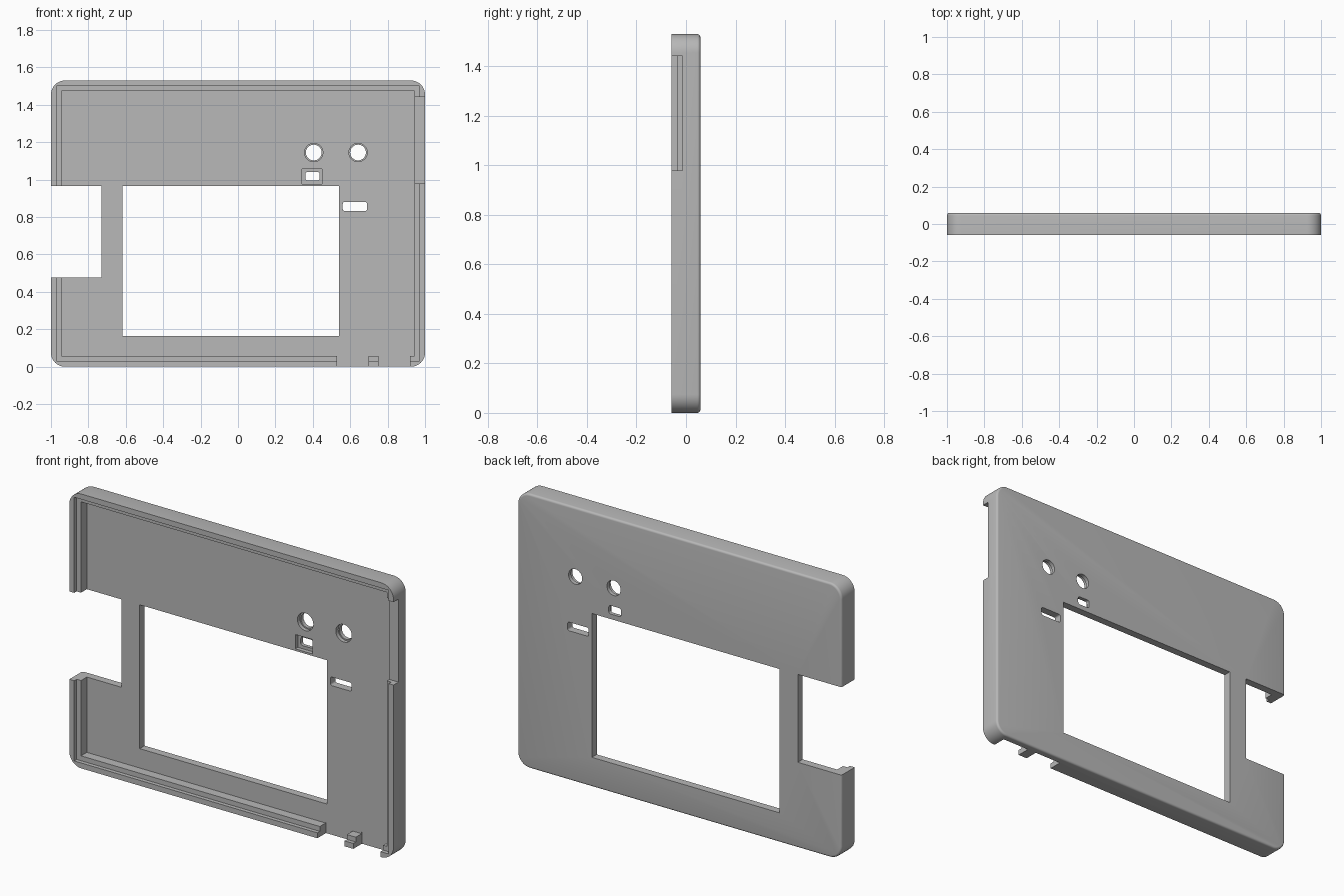
import bpy, bmesh, math

if "Cube" in bpy.data.objects:
    bpy.data.objects.remove(bpy.data.objects["Cube"], do_unlink=True)

FRONT, BACK, HEIGHT = -0.058, 0.058, 1.53
FLOOR, STEP = 0.015, -0.036
OUT = 0.2  # overshoot for cuts that pass through a face

grey = bpy.data.materials.new("plain grey")
grey.use_nodes = True
colour = (0.48, 0.48, 0.48, 1)
grey.diffuse_color = colour
grey.node_tree.nodes["Principled BSDF"].inputs["Base Color"].default_value = colour


def slab(name, x0, x1, z0, z1, y0, y1, radius=0.0, steps=8, back_fillet=0.0):
    """Rounded rectangle in the xz plane, extruded along y."""
    pts = []
    if radius:
        corners = [(x1 - radius, z1 - radius), (x0 + radius, z1 - radius),
                   (x0 + radius, z0 + radius), (x1 - radius, z0 + radius)]
        for q, (cx, cz) in enumerate(corners):
            for i in range(steps + 1):
                a = math.pi / 2 * (q + i / steps)
                pts.append((cx + radius * math.cos(a), cz + radius * math.sin(a)))
    else:
        pts = [(x1, z1), (x0, z1), (x0, z0), (x1, z0)]
    bm = bmesh.new()
    face = bm.faces.new([bm.verts.new((x, y0, z)) for x, z in pts])
    ext = bmesh.ops.extrude_face_region(bm, geom=[face])
    moved = [v for v in ext["geom"] if isinstance(v, bmesh.types.BMVert)]
    bmesh.ops.translate(bm, verts=moved, vec=(0, y1 - y0, 0))
    bmesh.ops.remove_doubles(bm, verts=bm.verts, dist=1e-5)
    bmesh.ops.recalc_face_normals(bm, faces=bm.faces)
    if back_fillet:
        rim = [e for e in bm.edges if all(abs(v.co.y - y1) < 1e-5 for v in e.verts)]
        bmesh.ops.bevel(bm, geom=rim, offset=back_fillet, segments=4,
                        profile=0.5, affect="EDGES")
    mesh = bpy.data.meshes.new(name)
    bm.to_mesh(mesh)
    bm.free()
    ob = bpy.data.objects.new(name, mesh)
    bpy.context.collection.objects.link(ob)
    mesh.materials.append(grey)
    return ob


def disc(name, x, z, r, y0, y1):
    return slab(name, x - r, x + r, z - r, z + r, y0, y1, r * 0.9999, 10)


# Outer shell with rounded corners and softened back edge
case = slab("case_panel", -1, 1, 0, HEIGHT, FRONT, BACK, 0.075, 10, 0.012)

THROUGH = (-OUT, OUT)
cutters = [
    # Stepped recess on the front
    slab("lip_recess_cutter", -0.97, 0.97, 0.03, HEIGHT - 0.03, -OUT, STEP),
    slab("inner_recess_cutter", -0.943, 0.943, 0.057, HEIGHT - 0.057, -OUT, FLOOR),
    # Screen opening and side notch
    slab("screen_cutter", -0.617, 0.54, 0.165, 0.967, *THROUGH),
    slab("side_notch_cutter", -1.2, -0.73, 0.477, 0.967, *THROUGH),
    # Side slot and bottom port gaps in the rim
    slab("side_slot_cutter", 0.94, 1.2, 0.98, 1.442, -OUT, -0.015),
    slab("port_gap_cutter_1", 0.53, 0.697, -OUT, 0.06, -OUT, 0.018),
    slab("port_gap_cutter_2", 0.752, 0.92, -OUT, 0.066, -OUT, 0.018),
    # Recessed button window and slot
    slab("button_recess_cutter", 0.343, 0.45, 0.978, 1.058, -OUT, 0.038),
    slab("button_cutter", 0.36, 0.436, 0.995, 1.042, *THROUGH, 0.012, 4),
    slab("slot_cutter", 0.56, 0.69, 0.833, 0.881, *THROUGH, 0.01, 4),
]
# Round holes with shallow counterbores
for i, x in enumerate((0.405, 0.642)):
    cutters.append(disc(f"round_recess_cutter_{i}", x, 1.145, 0.049, -OUT, 0.036))
    cutters.append(disc(f"round_hole_cutter_{i}", x, 1.145, 0.042, *THROUGH))

# Cut everything out of the shell, then drop the cutters
bpy.context.view_layer.objects.active = case
for cutter in cutters:
    cutter.hide_render = True
    mod = case.modifiers.new(cutter.name, "BOOLEAN")
    mod.operation = "DIFFERENCE"
    mod.solver = "EXACT"
    mod.object = cutter
    bpy.ops.object.modifier_apply(modifier=mod.name)
for cutter in cutters:
    bpy.data.objects.remove(cutter, do_unlink=True)

bpy.ops.object.select_all(action="DESELECT")
case.select_set(True)
bpy.ops.object.shade_smooth_by_angle(angle=math.radians(30))
